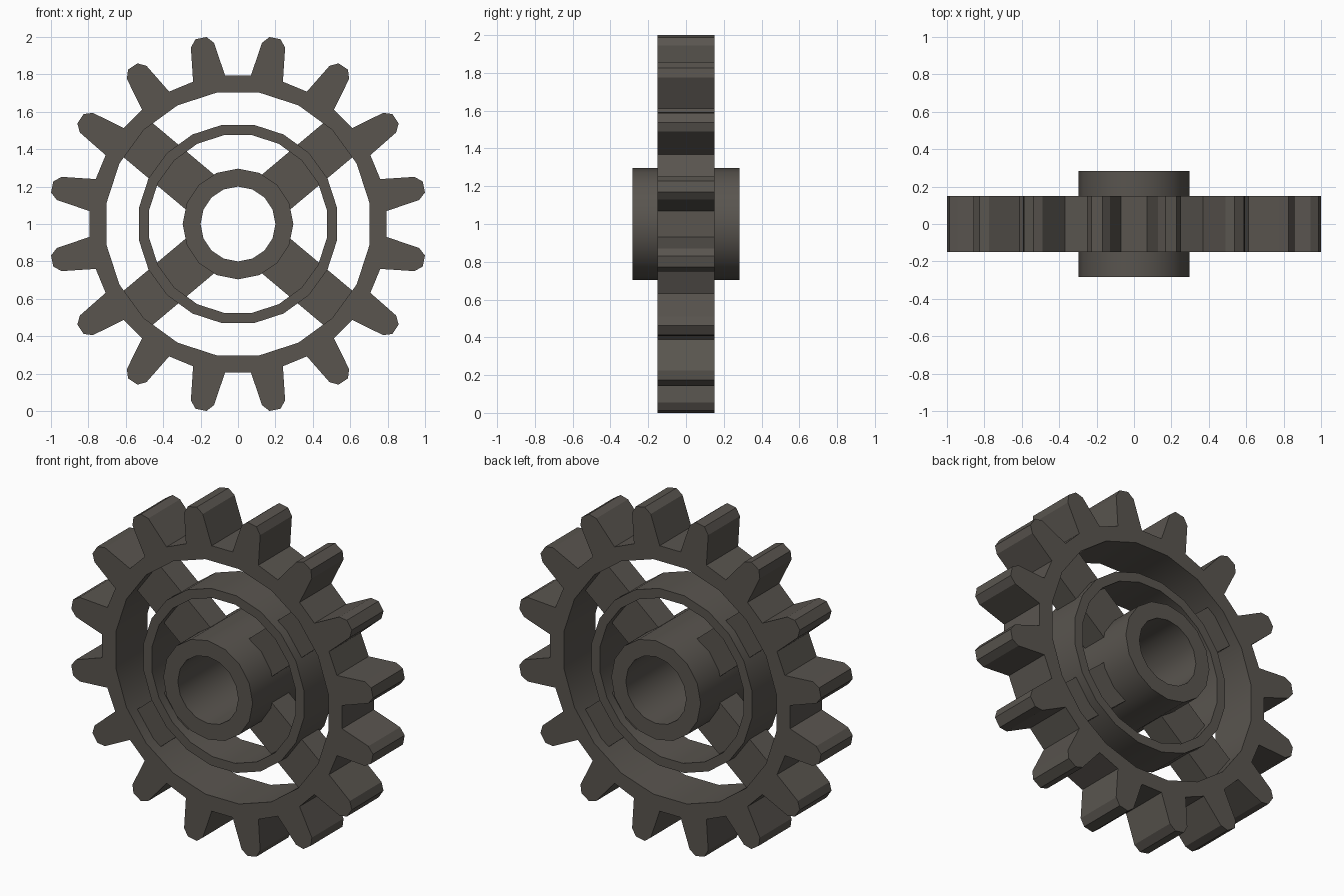
import bpy, bmesh, math

if "Cube" in bpy.data.objects:
    bpy.data.objects.remove(bpy.data.objects["Cube"])

metal = bpy.data.materials.new("dark_warm_grey")
metal.diffuse_color = (0.10, 0.09, 0.078, 1)
metal.use_nodes = True
metal.node_tree.nodes["Principled BSDF"].inputs["Base Color"].default_value = metal.diffuse_color


def polygon(radius, sides, offset=0.0):
    """Regular polygon in (x, z), centred on the axle."""
    return [(radius * math.sin(offset + 2 * math.pi * i / sides),
             radius * math.cos(offset + 2 * math.pi * i / sides)) for i in range(sides)]


def plate(name, loops, half_depth):
    """Extrude an outline (and optional hole) along y, centred on y = 0."""
    bm = bmesh.new()
    edges = []
    for loop in loops:
        vs = [bm.verts.new((x, -half_depth, z + 1)) for x, z in loop]
        edges += [bm.edges.new((vs[i - 1], vs[i])) for i in range(len(vs))]
    bmesh.ops.triangle_fill(bm, edges=edges, use_beauty=True, use_dissolve=False,
                            normal=(0, -1, 0))
    ext = bmesh.ops.extrude_face_region(bm, geom=bm.faces[:], use_keep_orig=True)
    moved = [g for g in ext["geom"] if isinstance(g, bmesh.types.BMVert)]
    bmesh.ops.translate(bm, verts=moved, vec=(0, 2 * half_depth, 0))
    bmesh.ops.recalc_face_normals(bm, faces=bm.faces[:])
    me = bpy.data.meshes.new(name)
    bm.to_mesh(me)
    bm.free()
    me.materials.append(metal)
    me.shade_smooth()
    me.set_sharp_from_angle(angle=math.radians(32))
    ob = bpy.data.objects.new(name, me)
    bpy.context.collection.objects.link(ob)
    return ob


# Toothed rim: one tooth as (radius, sideways) points, repeated 16 times
tooth = [(0.793, -0.087), (0.975, -0.063), (1.013, -0.03),
         (1.013, 0.03), (0.975, 0.063), (0.793, 0.087)]
outline = []
for k in range(16):
    a = math.radians(11.25 + 22.5 * k)
    s, c = math.sin(a), math.cos(a)
    outline += [(r * s + t * c, r * c - t * s) for r, t in tooth]
plate("toothed_rim", [outline, polygon(0.712, 20, math.radians(9))], 0.15)

# Middle stiffening ring
half = math.radians(9)
plate("middle_ring", [polygon(0.537, 20, half), polygon(0.481, 20, half)], 0.135)

# Hub with axle hole
plate("hub", [polygon(0.296, 16), polygon(0.2, 16)], 0.284)

# Four spokes from hub to rim
for i, deg in enumerate((40, 140, 220, 320)):
    a = math.radians(deg)
    c, s = math.cos(a), math.sin(a)
    box = [(0.24, -0.12), (0.73, -0.12), (0.73, 0.12), (0.24, 0.12)]
    plate(f"spoke_{i + 1}", [[(r * c - t * s, r * s + t * c) for r, t in box]], 0.08)
